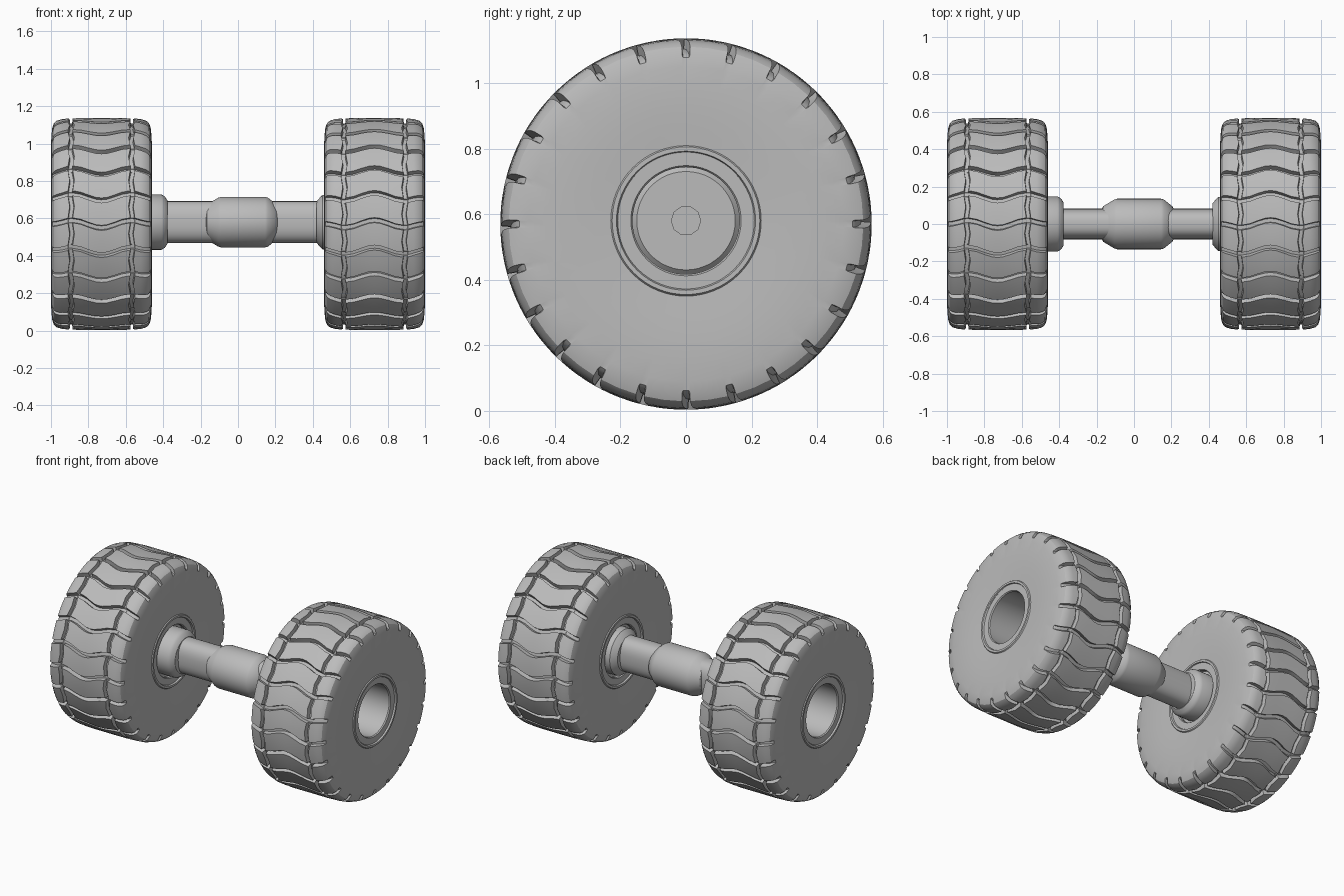
import bpy, bmesh
from math import pi, cos, sin, radians, copysign

cube = bpy.data.objects.get("Cube")
if cube:
    bpy.data.objects.remove(cube, do_unlink=True)

grey = bpy.data.materials.new("light_grey")
grey.use_nodes = True
grey.diffuse_color = (0.5, 0.5, 0.5, 1)
grey.node_tree.nodes["Principled BSDF"].inputs["Base Color"].default_value = (0.5, 0.5, 0.5, 1)

AXLE_Z, TYRE_Z, WHEEL_X = 0.58, 0.57, 0.73


def skin(name, rings, location, cap=True, turn=0.0):
    """Join closed rings of points into a smooth-shaded skin."""
    bm = bmesh.new()
    loops = [[bm.verts.new(p) for p in ring] for ring in rings]
    for a, b in zip(loops, loops[1:]):
        n = len(a)
        for i in range(n):
            j = (i + 1) % n
            bm.faces.new((a[i], a[j], b[j], b[i]))
    if cap:
        bm.faces.new(loops[0])
        bm.faces.new(loops[-1])
    bmesh.ops.recalc_face_normals(bm, faces=bm.faces)
    mesh = bpy.data.meshes.new(name)
    bm.to_mesh(mesh)
    bm.free()
    mesh.materials.append(grey)
    obj = bpy.data.objects.new(name, mesh)
    obj.location = location
    obj.rotation_euler.z = turn
    bpy.context.collection.objects.link(obj)
    bpy.ops.object.select_all(action='DESELECT')
    obj.select_set(True)
    bpy.context.view_layer.objects.active = obj
    bpy.ops.object.shade_smooth_by_angle(angle=radians(30))
    return obj


def oval(x, ry, rz, sides, power=1.0):
    """Ring around the x axis; a power below one squares it off."""
    def p(v):
        return copysign(abs(v) ** power, v)
    return [(x, ry * p(cos(2 * pi * i / sides)), rz * p(sin(2 * pi * i / sides)))
            for i in range(sides)]


def turned(name, profile, sides=48, location=(0, 0, AXLE_Z)):
    return skin(name, [oval(x, r, r, sides) for x, r in profile], location)


# Tyre half profile: offset from the middle, radius, lateral groove depth
half = [(0.03, 0.566, 0.03), (0.07, 0.566, 0.03), (0.11, 0.566, 0.03),
        (0.145, 0.565, 0.03), (0.148, 0.537, 0.004), (0.167, 0.536, 0.004),
        (0.17, 0.564, 0.03), (0.21, 0.561, 0.03), (0.238, 0.553, 0.03),
        (0.254, 0.54, 0.025), (0.263, 0.515, 0.008), (0.267, 0.48, 0),
        (0.27, 0.42, 0), (0.27, 0.35, 0), (0.266, 0.28, 0), (0.262, 0.215, 0)]
columns = ([(-s, r, d) for s, r, d in reversed(half)] + [(0, 0.566, 0.03)] + half)
PITCHES = 24
# Rows in one tread pitch: position, whether on the groove floor, block slant
rows = [(0, 0, 1), (0.02, 1, 1), (0.16, 1, 0), (0.18, 0, 0), (0.58, 0, 0.5)]


def wave(s):
    """Lateral groove bend, as a fraction of the pitch."""
    s = abs(s)
    if s < 0.16:
        return 0.14 * cos(pi * s / 0.16)
    return -0.14 * max(0, (0.25 - s) / 0.09)


def tyre_ring(s, r, depth):
    ring = []
    for k in range(PITCHES):
        for f, floor, slant in rows:
            a = 2 * pi * (k + f - 0.09 + wave(s)) / PITCHES
            x = s
            if 0.14 < abs(s) < 0.18:          # slanted circumferential groove
                x += copysign(0.018 * (slant - 0.5), s)
            rr = r - depth * floor
            ring.append((x, rr * cos(a), rr * sin(a)))
    return ring


# Rim half profile: lip, step and bore edge
lip = [(0.165, 0.2), (0.163, 0.252), (0.168, 0.259), (0.208, 0.259),
       (0.212, 0.269), (0.225, 0.269), (0.23, 0.262), (0.23, 0.24)]
rim_path = [(x, r) for r, x in lip]
rim_path = [(-x, r) for x, r in reversed(rim_path)] + rim_path

for side, sign in (("left", 1), ("right", -1)):
    skin(side + "_tyre", [tyre_ring(*c) for c in columns],
         (sign * WHEEL_X, 0, TYRE_Z), cap=False, turn=pi if sign > 0 else 0)
    skin(side + "_rim", [oval(x, r, r, 64) for x, r in rim_path],
         (sign * WHEEL_X, 0, AXLE_Z), cap=False)
    # Hub plug closing the bore, with a small faceted centre boss
    turned(side + "_hub_plug", [(sign * x, r) for x, r in
           ((0.5, 0.165), (0.74, 0.165), (0.755, 0.15))])
    turned(side + "_hub_boss", [(sign * 0.74, 0.046), (sign * 0.762, 0.046)], sides=10)

# Axle flanges beside each wheel
turned("right_flange", [(-0.52, 0.148), (-0.41, 0.148), (-0.392, 0.138), (-0.376, 0.115)])
turned("left_flange", [(0.52, 0.148), (0.452, 0.145), (0.438, 0.132), (0.42, 0.11)])

# Flattened axle shaft
skin("axle_shaft", [oval(x, 0.082, 0.112, 40, 0.8) for x in (-0.45, 0.45)], (0, 0, AXLE_Z))

# Central housing with tapered ends
turned("axle_housing", [(-0.17, 0.085), (-0.165, 0.095), (-0.105, 0.131), (-0.09, 0.135),
                        (0.145, 0.135), (0.16, 0.131), (0.205, 0.095), (0.21, 0.085)])
